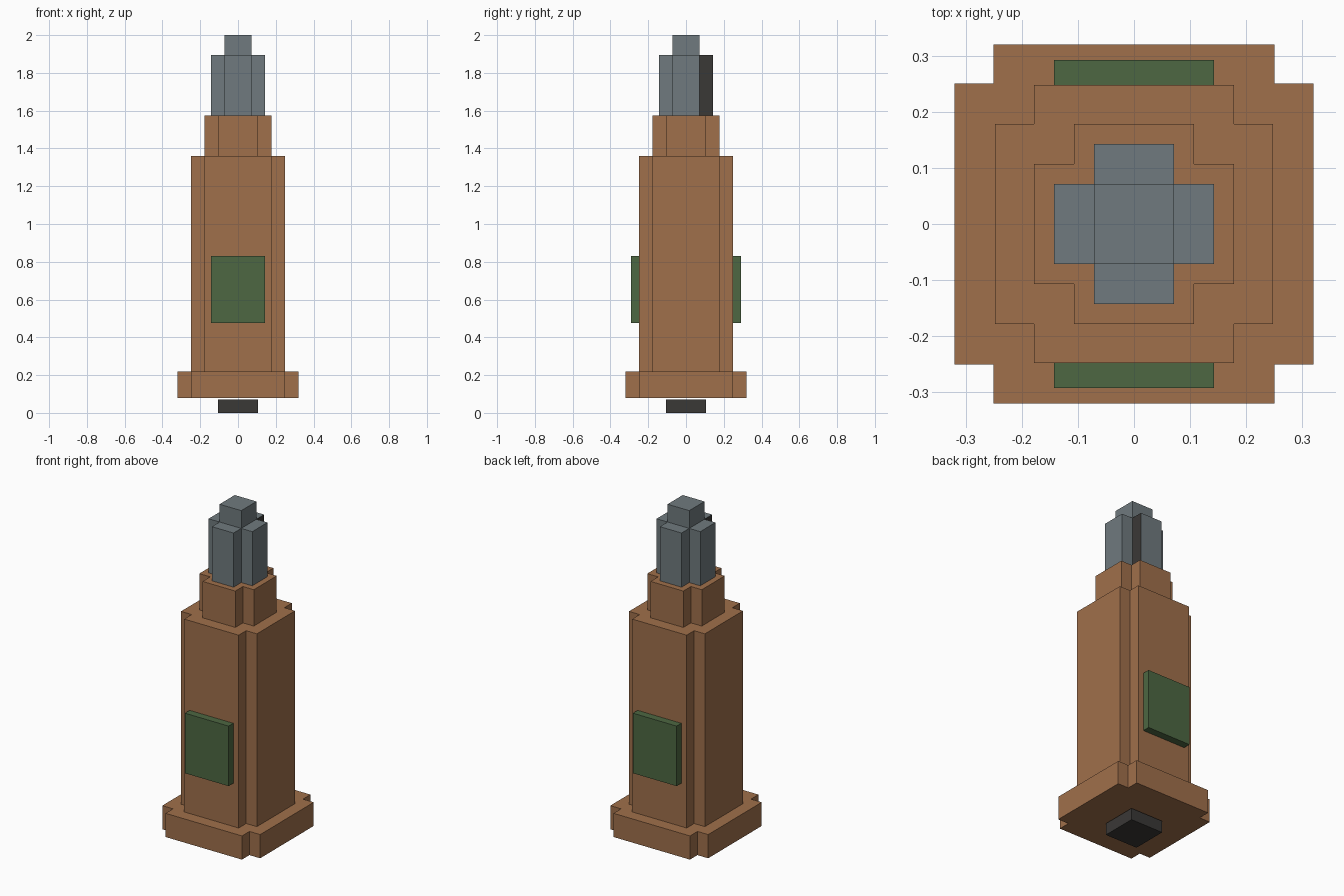
import bpy
import bmesh

if "Cube" in bpy.data.objects:
    bpy.data.objects.remove(bpy.data.objects["Cube"], do_unlink=True)


def make_material(name, rgb):
    mat = bpy.data.materials.new(name)
    mat.use_nodes = True
    mat.diffuse_color = (*rgb, 1)
    mat.node_tree.nodes["Principled BSDF"].inputs["Base Color"].default_value = (*rgb, 1)
    return mat


brown = make_material("clay brown", (0.35, 0.16, 0.07))
grey = make_material("slate grey", (0.16, 0.195, 0.21))
green = make_material("moss green", (0.074, 0.136, 0.054))
dark = make_material("charcoal", (0.042, 0.04, 0.037))


def prism(name, outline, bottom, top, *materials):
    """Extrude a flat outline from bottom to top."""
    bm = bmesh.new()
    base = bm.faces.new([bm.verts.new((x, y, bottom)) for x, y in outline])
    result = bmesh.ops.extrude_face_region(bm, geom=[base], use_keep_orig=True)
    for item in result["geom"]:
        if isinstance(item, bmesh.types.BMVert):
            item.co.z = top
    bmesh.ops.recalc_face_normals(bm, faces=bm.faces)
    mesh = bpy.data.meshes.new(name)
    bm.to_mesh(mesh)
    bm.free()
    for mat in materials:
        mesh.materials.append(mat)
    obj = bpy.data.objects.new(name, mesh)
    bpy.context.collection.objects.link(obj)
    return obj


def rectangle(x0, x1, y0, y1):
    return [(x0, y0), (x1, y0), (x1, y1), (x0, y1)]


def cross(reach, arm):
    """Plus-shaped outline: a square with notched corners."""
    quarter = [(reach, -arm), (reach, arm), (arm, arm)]
    points = []
    for _ in range(4):
        points += quarter
        quarter = [(-y, x) for x, y in quarter]
    return points


# Stepped body
prism("base_plinth", cross(0.32, 0.25), 0.08, 0.22, brown)
prism("main_shaft", cross(0.248, 0.178), 0.22, 1.36, brown)
prism("upper_step", cross(0.178, 0.107), 1.36, 1.575, brown)

# Ribbed crown, with dark flanks on two opposite arms
crown = prism("crown", cross(0.143, 0.071), 1.575, 1.895, grey, dark)
for face in crown.data.polygons:
    if abs(face.normal.x) > 0.9 and face.normal.x * face.center.y > 0.08:
        face.material_index = 1
prism("crown_tip", rectangle(-0.071, 0.071, -0.071, 0.071), 1.895, 2.0, grey)

# Foot below the plinth
prism("foot", rectangle(-0.107, 0.107, -0.107, 0.107), 0, 0.07, dark)

# Raised panels on the front and back
prism("front_panel", rectangle(-0.143, 0.143, -0.292, -0.248), 0.475, 0.83, green)
prism("back_panel", rectangle(-0.143, 0.143, 0.248, 0.292), 0.475, 0.83, green)
